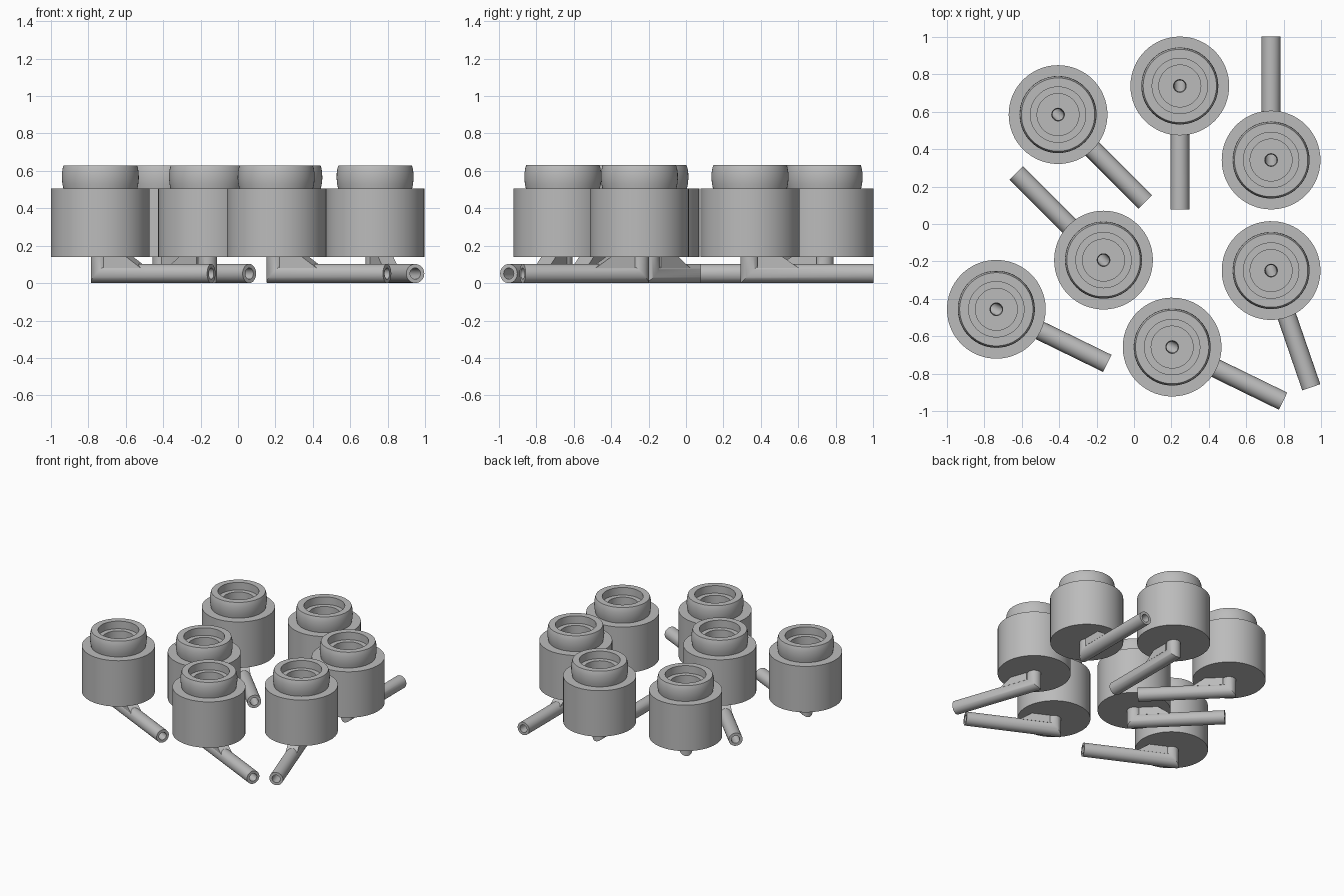
import bpy, bmesh
from math import sin, cos, radians, tau

cube = bpy.data.objects.get("Cube")
if cube:
    bpy.data.objects.remove(cube, do_unlink=True)

grey = bpy.data.materials.new("matte grey")
grey.use_nodes = True
COLOUR = (0.5, 0.5, 0.5, 1)
grey.diffuse_color = COLOUR
grey.node_tree.nodes["Principled BSDF"].inputs["Base Color"].default_value = COLOUR

SIDES = 64
BASE = 0.14            # underside of the cup
PIPE_R, BORE = 0.051, 0.03
PIPE_LEN = 0.66


def bridge(bm, rings, closed):
    """Join consecutive rings of vertices with quads."""
    pairs = list(zip(rings, rings[1:]))
    if closed:
        pairs.append((rings[-1], rings[0]))
    for a, b in pairs:
        n = len(a)
        for i in range(n):
            j = (i + 1) % n
            bm.faces.new((a[i], a[j], b[j], b[i]))


def make_mesh(name, bm):
    bmesh.ops.recalc_face_normals(bm, faces=bm.faces)
    mesh = bpy.data.meshes.new(name)
    bm.to_mesh(mesh)
    bm.free()
    mesh.materials.append(grey)
    return mesh


def cup_mesh():
    # Closed cross-section: body, bulged collar, stepped mouth, drain hole
    profile = [(BORE, BASE), (0.264, BASE), (0.264, 0.506), (0.198, 0.506),
               (0.203, 0.53), (0.206, 0.56), (0.205, 0.59), (0.201, 0.615),
               (0.196, 0.63), (0.148, 0.63), (0.148, 0.57), (0.112, 0.57),
               (0.112, 0.22), (0.034, 0.22)]
    bm = bmesh.new()
    rings = [[bm.verts.new((r * cos(tau * i / SIDES), r * sin(tau * i / SIDES), z))
              for i in range(SIDES)] for r, z in profile]
    bridge(bm, rings, True)
    return make_mesh("cup", bm)


def pipe_mesh():
    # Hollow pipe: open end, mitred elbow, short riser into the cup
    n = 32
    bm = bmesh.new()

    def ring(r, place):
        verts = []
        for i in range(n):
            side, up = r * cos(tau * i / n), r * sin(tau * i / n)
            verts.append(bm.verts.new(place(side, up)))
        return verts

    stations = [lambda s, u: (PIPE_LEN, s, PIPE_R + u),
                lambda s, u: (u, s, PIPE_R + u),
                lambda s, u: (u, s, BASE + 0.002)]
    rings = [ring(PIPE_R, p) for p in stations]
    rings += [ring(BORE, p) for p in reversed(stations)]
    bridge(bm, rings, True)
    return make_mesh("drain_pipe", bm)


def gusset_mesh():
    # Wedge bracing the pipe against the underside of the cup
    outline = [(0.04, 0.08), (0.262, 0.08), (0.175, BASE), (0.04, BASE)]
    bm = bmesh.new()
    sides = [[bm.verts.new((x, y, z)) for x, z in outline] for y in (-0.043, 0.043)]
    bridge(bm, sides, False)
    for side in sides:
        bm.faces.new(side)
    return make_mesh("gusset", bm)


parts = [cup_mesh(), pipe_mesh(), gusset_mesh()]

# Centre of each unit and the heading of its pipe in degrees
units = [(-0.406, 0.585, -45), (0.245, 0.738, -90), (0.733, 0.342, 90),
         (-0.163, -0.193, 135), (-0.736, -0.456, -26), (0.204, -0.658, -26),
         (0.733, -0.249, -71)]

for number, (x, y, heading) in enumerate(units, 1):
    for mesh in parts:
        ob = bpy.data.objects.new(f"{mesh.name}_{number}", mesh)
        ob.location = (x, y, 0)
        ob.rotation_euler.z = radians(heading)
        bpy.context.collection.objects.link(ob)

# Smooth round surfaces, keep hard edges
bpy.ops.object.select_all(action='DESELECT')
for mesh in parts[:2]:
    ob = bpy.data.objects[f"{mesh.name}_1"]
    ob.select_set(True)
    bpy.context.view_layer.objects.active = ob
bpy.ops.object.shade_smooth_by_angle(angle=radians(30))
